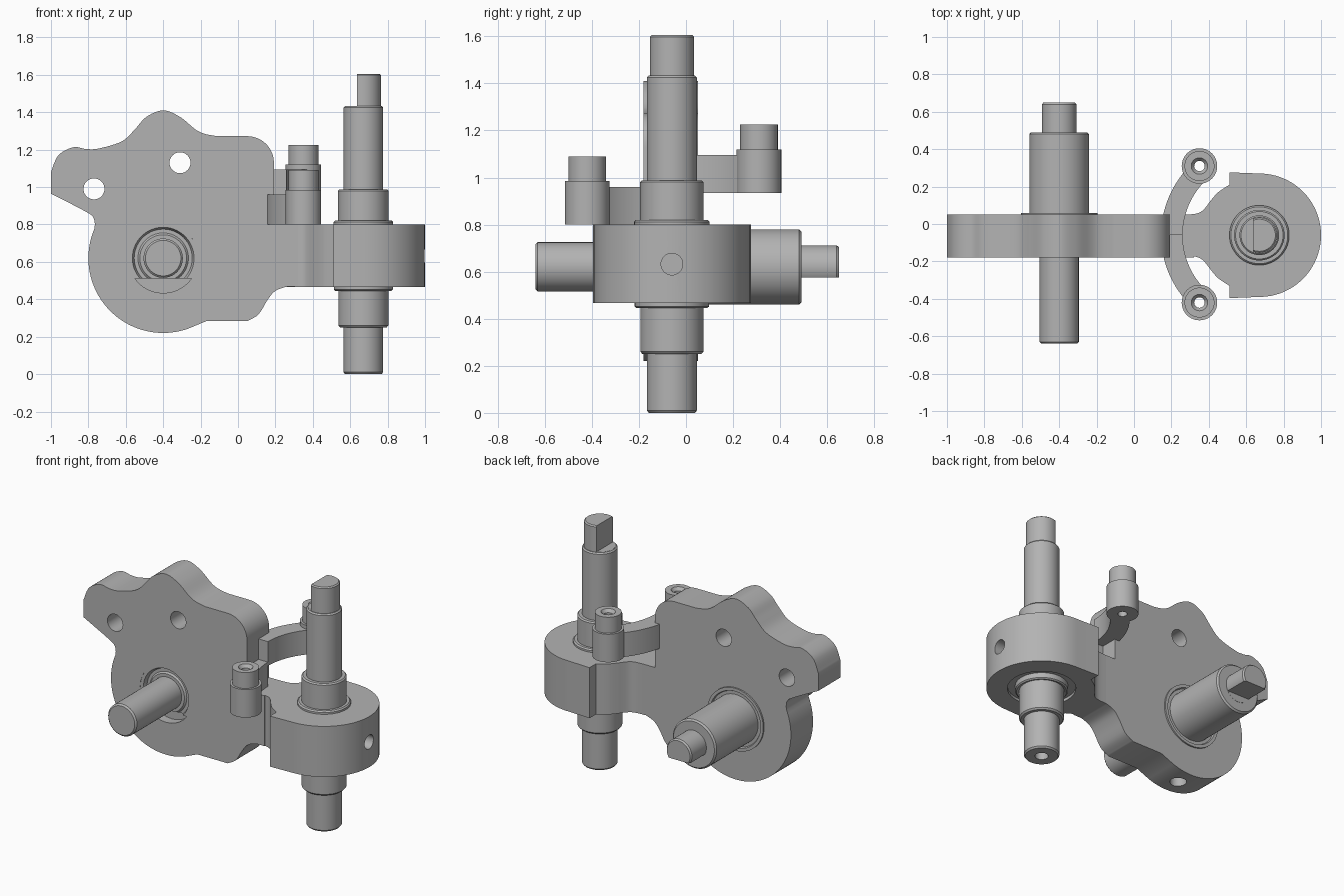
import bpy, bmesh
from math import sin, cos, pi, radians
from mathutils import Vector

cube = bpy.data.objects.get("Cube")
if cube:
    bpy.data.objects.remove(cube)

steel = bpy.data.materials.new("machined grey")
steel.use_nodes = True
GREY = (0.45, 0.45, 0.45, 1)
steel.diffuse_color = GREY
steel.node_tree.nodes["Principled BSDF"].inputs["Base Color"].default_value = GREY

HUB = (0.67, -0.06)      # upright shaft axis (x, y)
PUMP = (-0.40, 0.62)     # horizontal shaft axis (x, z)


def finish(name, bm):
    bmesh.ops.remove_doubles(bm, verts=bm.verts, dist=0.0001)
    bmesh.ops.recalc_face_normals(bm, faces=bm.faces)
    mesh = bpy.data.meshes.new(name)
    bm.to_mesh(mesh)
    bm.free()
    mesh.materials.append(steel)
    ob = bpy.data.objects.new(name, mesh)
    bpy.context.collection.objects.link(ob)
    return ob


def place(a, b, t, axis):
    return Vector((a, b, t)) if axis == "Z" else Vector((a, t, b))


def loft(name, rings):
    """Bridge equal-length loops of points and cap both ends."""
    bm = bmesh.new()
    loops = [[bm.verts.new(p) for p in ring] for ring in rings]
    n = len(loops[0])
    for lo, hi in zip(loops, loops[1:]):
        for i in range(n):
            j = (i + 1) % n
            bm.faces.new((lo[i], lo[j], hi[j], hi[i]))
    bm.faces.new(loops[0])
    bm.faces.new(loops[-1])
    return finish(name, bm)


def lathe(name, profile, centre, axis="Z", seg=56):
    """Turn (radius, position) steps about an axis."""
    return loft(name, [[place(centre[0] + r * cos(2 * pi * i / seg),
                              centre[1] + r * sin(2 * pi * i / seg), t, axis)
                        for i in range(seg)] for r, t in profile])


def prism(name, outline, lo, hi, axis="Z"):
    return loft(name, [[place(a, b, t, axis) for a, b in outline] for t in (lo, hi)])


def box(lo, hi):
    return prism("box_cutter", [(lo[0], lo[1]), (hi[0], lo[1]), (hi[0], hi[1]), (lo[0], hi[1])], lo[2], hi[2])


def cut(target, cutter):
    cutter.hide_render = True
    mod = target.modifiers.new("cut", "BOOLEAN")
    mod.operation, mod.solver, mod.object = "DIFFERENCE", "EXACT", cutter
    bpy.context.view_layer.objects.active = target
    bpy.ops.object.modifier_apply(modifier=mod.name)
    bpy.data.objects.remove(cutter)


def drill(target, r, centre, lo, hi, axis="Z"):
    cut(target, lathe("drill_cutter", [(r, lo), (r, hi)], centre, axis, 32))


def arc(centre, r, start, end, n=24):
    return [(centre[0] + r * cos(radians(start + (end - start) * i / n)),
             centre[1] + r * sin(radians(start + (end - start) * i / n))) for i in range(n + 1)]


def spline(points, n=6):
    """Smooth curve through the points."""
    p = [Vector(q) for q in [points[0]] + points + [points[-1]]]
    out = []
    for a, b, c, d in zip(p, p[1:], p[2:], p[3:]):
        for i in range(n):
            t = i / n
            out.append(tuple(0.5 * (2 * b + (c - a) * t + (2 * a - 5 * b + 4 * c - d) * t * t
                                    + (3 * b - a - 3 * c + d) * t ** 3)))
    return out + [points[-1]]


# Housing plate: lobed top, round lower body and the foot of the neck
top_edge = spline([(-1, 1.08), (-0.96, 1.17), (-0.88, 1.213), (-0.81, 1.203), (-0.74, 1.207), (-0.62, 1.245),
                   (-0.55, 1.31), (-0.49, 1.375), (-0.40, 1.41), (-0.31, 1.375), (-0.23, 1.31),
                   (-0.18, 1.285), (-0.11, 1.272)])
shoulder = arc((0.05, 1.13), 0.142, 90, 0, 12)
bottom_edge = spline([(0.26, 0.468), (0.20, 0.445), (0.16, 0.40), (0.11, 0.32), (0.05, 0.283)], 5)
body = arc(PUMP, 0.4, 290, 157, 40)
left_edge = spline([(-0.765, 0.80), (-0.775, 0.84), (-0.82, 0.872), (-1, 0.965)], 4)
plate = prism("housing_plate", top_edge + shoulder + [(0.192, 0.8), (0.32, 0.8), (0.32, 0.468)]
              + bottom_edge + [(-0.17, 0.283)] + body + left_edge, -0.18, 0.05, "Y")
for hole in ((-0.77, 0.99), (-0.31, 1.13)):
    drill(plate, 0.056, hole, -0.3, 0.2, "Y")
drill(plate, 0.187, PUMP, -0.3, -0.12, "Y")
drill(plate, 0.05, (PUMP[0], -0.065), 0.1, 0.32)

# Front seal with its lower segment removed
seal = lathe("front_seal", [(0.11, -0.165), (0.125, -0.165), (0.135, -0.155), (0.155, -0.155),
                            (0.165, -0.178), (0.187, -0.178), (0.187, -0.1)], PUMP, "Y")
cut(seal, box((-0.7, -0.3, 0.3), (-0.1, -0.12, 0.51)))

# Horizontal shaft with stepped rear end and one flat
cross_shaft = lathe("horizontal_shaft", [(0.095, -0.64), (0.105, -0.63), (0.105, 0), (0.205, 0), (0.205, 0.06),
                                         (0.185, 0.06), (0.18, 0.05), (0.16, 0.05), (0.16, 0.48), (0.15, 0.49),
                                         (0.092, 0.49), (0.092, 0.64), (0.084, 0.65)], PUMP, "Y")
cut(cross_shaft, box((-0.7, 0.491, 0.3), (-0.1, 0.8, 0.575)))

# Hub: half outline mirrored across the shaft axis
half = spline([(0.26, 0.11), (0.33, 0.115), (0.37, 0.135), (0.41, 0.185)], 5)
half += spline([(0.41, 0.185), (0.45, 0.23), (0.51, 0.27)], 4)[1:] + [(0.51, 0.336), (0.67, 0.33)]
upper = [(x, HUB[1] + d) for x, d in half]
lower = [(x, HUB[1] - d) for x, d in reversed(half)]
hub = prism("hub", upper + arc(HUB, 0.33, 88, -88, 40) + lower, 0.467, 0.8)
drill(hub, 0.205, HUB, 0.4, 0.485)
cut(hub, loft("side_cutter", [[(x, HUB[1] + 0.046 * cos(i * pi / 16), 0.632 + 0.046 * sin(i * pi / 16))
                               for i in range(32)] for x in (0.88, 1.1)]))

# Upright shaft with collars, flat and bottom centre hole
shaft = lathe("upright_shaft", [(0.098, 0), (0.106, 0.01), (0.106, 0.25), (0.125, 0.25), (0.134, 0.26),
                                (0.134, 0.45), (0.15, 0.445), (0.158, 0.452), (0.158, 0.6), (0.16, 0.6),
                                (0.16, 0.812), (0.152, 0.82), (0.135, 0.82), (0.135, 0.98), (0.127, 0.988),
                                (0.106, 0.988), (0.106, 1.425), (0.098, 1.433), (0.094, 1.433),
                                (0.094, 1.598), (0.086, 1.605)], HUB)
cut(shaft, box((0.5, -0.3, 1.434), (0.635, 0.2, 1.7)))
drill(shaft, 0.04, HUB, -0.1, 0.06)

# Curved arms carrying the hollow posts
for side, y, base, a0, a1 in (("rear", 0.31, 0.935, 131, 180), ("front", -0.42, 0.8, 229, 180)):
    arm = prism(side + "_arm", arc(HUB, 0.41, a0, a1) + arc(HUB, 0.525, a1, a0), base, base + 0.16)
    post = lathe(side + "_post", [(0.095, base), (0.095, base + 0.185), (0.08, base + 0.185),
                                  (0.08, base + 0.29)], (0.35, y), seg=40)
    for part in (arm, post):
        drill(part, 0.028, (0.35, y), base - 0.1, base + 0.4)
    cut(post, lathe("sink_cutter", [(0.028, base + 0.27), (0.052, base + 0.3)], (0.35, y), seg=32))

# Smooth the turned and curved surfaces
for ob in bpy.context.scene.objects:
    if ob.type == "MESH":
        bpy.ops.object.select_all(action="DESELECT")
        ob.select_set(True)
        bpy.context.view_layer.objects.active = ob
        bpy.ops.object.shade_smooth_by_angle(angle=radians(30))
